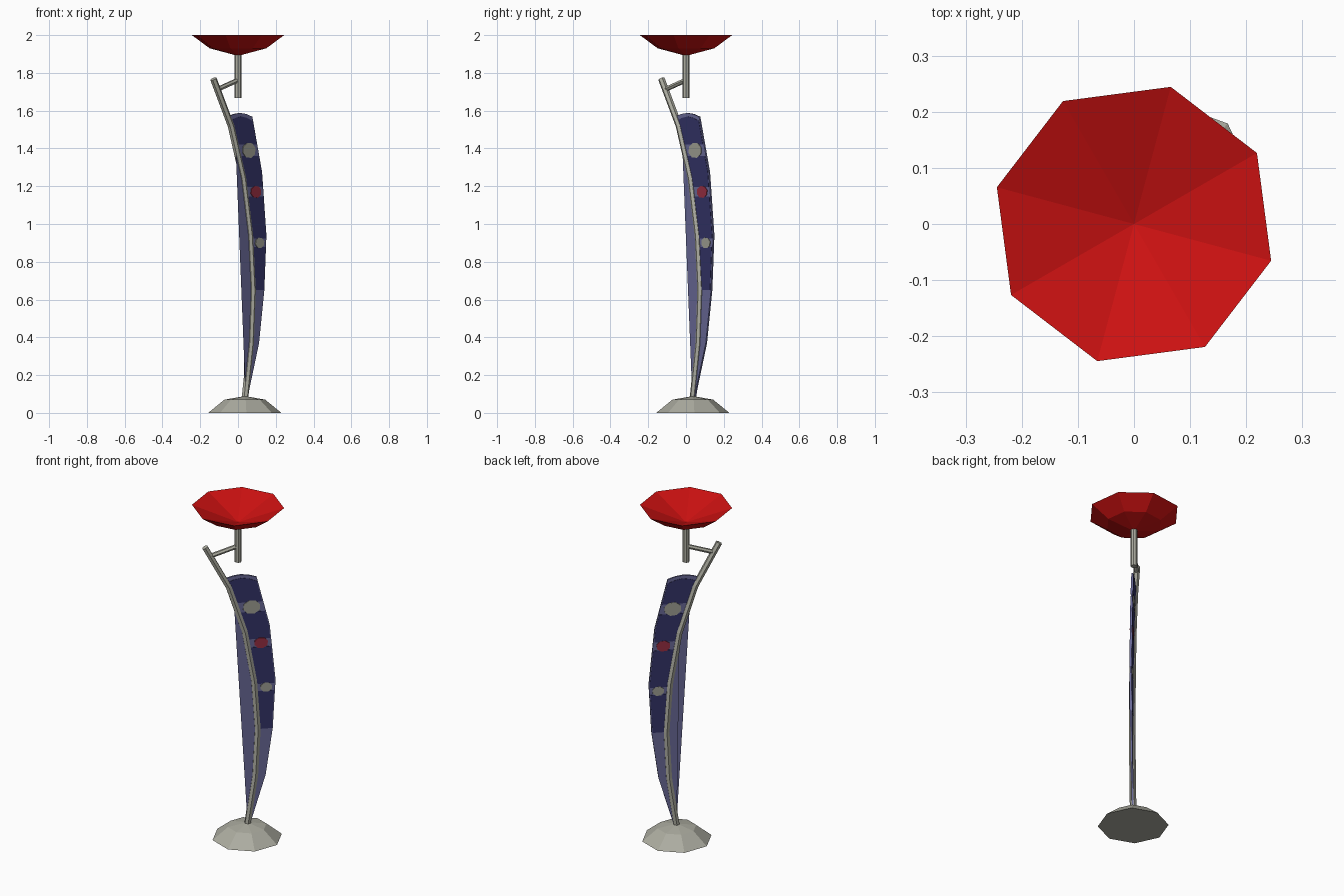
import bpy, bmesh, math
from mathutils import Vector

if "Cube" in bpy.data.objects:
    bpy.data.objects.remove(bpy.data.objects["Cube"])


def srgb(r, g, b):
    return tuple(((c / 255 + 0.055) / 1.055) ** 2.4 if c > 10 else c / 255 / 12.92
                 for c in (r, g, b)) + (1.0,)


def material(name, rgb):
    m = bpy.data.materials.new(name)
    m.diffuse_color = srgb(*rgb)
    m.use_nodes = True
    m.node_tree.nodes["Principled BSDF"].inputs["Base Color"].default_value = m.diffuse_color
    return m


METAL = material("grey metal", (172, 172, 160))
RED = material("shade red", (204, 17, 17))
NAVY = material("navy glass", (51, 51, 102))
LAVENDER = material("lavender glass", (104, 104, 150))
PALE = material("pale glass", (158, 158, 146))
ROSE = material("rose glass", (150, 45, 65))


def finish(bm, name, mat):
    bmesh.ops.recalc_face_normals(bm, faces=bm.faces[:])
    me = bpy.data.meshes.new(name)
    bm.to_mesh(me)
    bm.free()
    me.materials.append(mat)
    ob = bpy.data.objects.new(name, me)
    bpy.context.collection.objects.link(ob)
    return ob


def lathe(name, profile, centre, mat, turn, sides=8):
    """Faceted closed solid; radius 0 makes an apex."""
    bm = bmesh.new()
    rings = []
    for r, z in profile:
        n = sides if r > 0 else 1
        rings.append([bm.verts.new((centre[0] + r * math.cos(turn + i * math.tau / sides),
                                    centre[1] + r * math.sin(turn + i * math.tau / sides), z))
                      for i in range(n)])
    for a, b in zip(rings, rings[1:]):
        for i in range(sides):
            j = (i + 1) % sides
            quad = [a[i % len(a)], a[j % len(a)], b[j % len(b)], b[i % len(b)]]
            bm.faces.new(list(dict.fromkeys(quad)))
    return finish(bm, name, mat)


def tube(name, path, r, mat, sides=6):
    """Rod along points (x, z) of the diagonal plane x = y."""
    pts = [Vector((x, x, z)) for x, z in path]
    side = Vector((1, -1, 0)).normalized()
    bm = bmesh.new()
    rings = []
    for i, p in enumerate(pts):
        t = (pts[min(i + 1, len(pts) - 1)] - pts[max(i - 1, 0)]).normalized()
        up = t.cross(side)
        rings.append([bm.verts.new(p + r * (side * math.cos(k * math.tau / sides)
                                            + up * math.sin(k * math.tau / sides)))
                      for k in range(sides)])
    for a, b in zip(rings, rings[1:]):
        for k in range(sides):
            j = (k + 1) % sides
            bm.faces.new((a[k], a[j], b[j], b[k]))
    bm.faces.new(rings[0])
    bm.faces.new(rings[-1])
    return finish(bm, name, mat)


def plate(name, outline, thick, mat):
    """Flat plate in the diagonal plane from an (x, z) outline."""
    off = Vector((1, -1, 0)).normalized() * thick / 2
    bm = bmesh.new()
    front = [bm.verts.new(Vector((x, x, z)) + off) for x, z in outline]
    back = [bm.verts.new(Vector((x, x, z)) - off) for x, z in outline]
    n = len(outline)
    for i in range(n):
        j = (i + 1) % n
        bm.faces.new((front[i], front[j], back[j], back[i]))
    caps = [bm.faces.new(front), bm.faces.new(back)]
    bmesh.ops.triangulate(bm, faces=caps)
    return finish(bm, name, mat)


# Bowed pole and the outer edge of the glass panel, as (x, z)
POLE = [(0.036, 0.07), (0.067, 0.37), (0.077, 0.65), (0.063, 0.94),
        (0.026, 1.243), (-0.037, 1.52), (-0.13, 1.768)]
EDGE = [(0.045, 0.07), (0.108, 0.37), (0.136, 0.65), (0.147, 0.94),
        (0.124, 1.275), (0.071, 1.577)]


def x_at(path, z):
    for (x0, z0), (x1, z1) in zip(path, path[1:]):
        if z <= z1:
            break
    return x0 + (x1 - x0) * (z - z0) / (z1 - z0)


def strip(z0, z1, inset=0.0, crown=0.0):
    """Outline between pole and outer edge, optionally with an arched top."""
    def run(path):
        return ([(x_at(path, z0), z0)] + [p for p in path if z0 < p[1] < z1]
                + [(x_at(path, z1), z1)])
    left, right = run(POLE), [(x - inset, z) for x, z in run(EDGE)]
    top = []
    if crown:
        a, b = left[-1][0], right[-1][0]
        top = [(b + (a - b) * t, z1 + crown * math.sin(math.pi * t)) for t in (0.25, 0.5, 0.75)]
    return right + top + left[::-1]


# Base
lathe("base", [(0, 0), (0.194, 0), (0.108, 0.07), (0, 0.089)],
      (0.036, 0.036), METAL, math.radians(47.5))

# Pole, side arm and lamp stem
tube("pole", POLE, 0.018, METAL)
tube("side_arm", [(-0.11, 1.712), (0, 1.762)], 0.013, METAL)
lathe("stem", [(0, 1.668), (0.019, 1.668), (0.019, 1.9), (0, 1.9)], (0, 0), METAL, 0)

# Bowl shade with a conical inside
lathe("shade", [(0, 1.89), (0.155, 1.93), (0.253, 2.0), (0, 1.905)],
      (0, 0), RED, math.radians(30))

# Glass panel: pale backing plate, navy panes, and round insets
plate("panel_backing", strip(0.08, 1.568, crown=0.02), 0.010, LAVENDER)
panes = [(0.65, 0.878, 0), (0.922, 1.145, 0), (1.195, 1.36, 0), (1.42, 1.545, 0.024)]
for i, (z0, z1, crown) in enumerate(panes):
    plate(f"navy_pane_{i + 1}", strip(z0, z1, 0.004, crown), 0.014, NAVY)
spots = [(0.11, 0.90, 0.024, 0.029, PALE), (0.09, 1.17, 0.028, 0.033, ROSE),
         (0.053, 1.39, 0.035, 0.042, PALE)]
for i, (x, z, rx, rz, mat) in enumerate(spots):
    ring = [(x + rx * math.cos(a * math.tau / 8 + 0.3), z + rz * math.sin(a * math.tau / 8 + 0.3))
            for a in range(8)]
    plate(f"round_inset_{i + 1}", ring, 0.018, mat)
